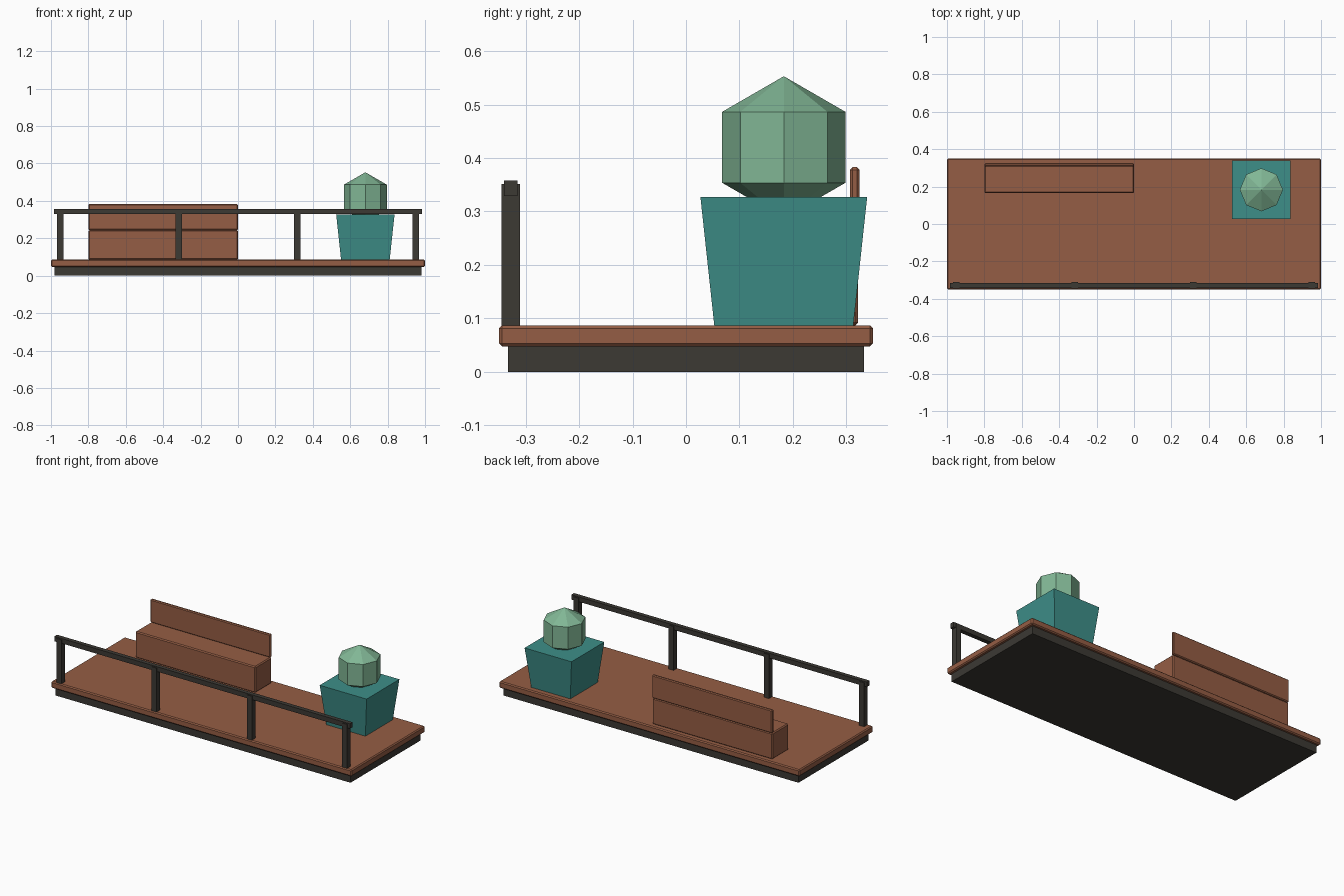
import bpy, math

if "Cube" in bpy.data.objects:
    bpy.data.objects.remove(bpy.data.objects["Cube"])


def material(name, rgb):
    m = bpy.data.materials.new(name)
    m.diffuse_color = (*rgb, 1)
    m.use_nodes = True
    m.node_tree.nodes["Principled BSDF"].inputs["Base Color"].default_value = m.diffuse_color
    return m


wood = material("wood", (0.30, 0.11, 0.058))
metal = material("dark_metal", (0.045, 0.041, 0.034))
teal = material("teal_glaze", (0.048, 0.275, 0.25))
leaf = material("leaf_green", (0.22, 0.47, 0.30))


def box(name, lo, hi, mat, bevel=0.0):
    """Box between two corners, with an optional single-segment chamfer."""
    bpy.ops.mesh.primitive_cube_add(size=1, location=[(a + b) / 2 for a, b in zip(lo, hi)])
    ob = bpy.context.object
    ob.name = name
    ob.scale = [b - a for a, b in zip(lo, hi)]
    bpy.ops.object.transform_apply(location=False, rotation=False, scale=True)
    ob.data.materials.append(mat)
    if bevel:
        mod = ob.modifiers.new("chamfer", 'BEVEL')
        mod.width = bevel
        mod.segments = 1
    return ob


# Platform
box("base", (-0.982, -0.333, 0), (0.982, 0.333, 0.05), metal)
box("deck", (-1, -0.35, 0.047), (1, 0.35, 0.087), wood, 0.006)

# Front railing
for i in range(4):
    x = -0.951 + i * 0.634
    box(f"railing_post_{i + 1}", (x - 0.017, -0.345, 0.085), (x + 0.017, -0.311, 0.351), metal)
box("railing_top", (-0.984, -0.341, 0.329), (0.984, -0.315, 0.358), metal)

# Bench
box("bench_seat", (-0.8, 0.165, 0.086), (0, 0.322, 0.244), wood, 0.006)
box("bench_back", (-0.8, 0.307, 0.244), (0, 0.325, 0.383), wood, 0.005)

# Tapered square planter
bpy.ops.mesh.primitive_cone_add(vertices=4, radius1=0.130 * math.sqrt(2), radius2=0.156 * math.sqrt(2),
                                depth=0.241, location=(0.681, 0.183, 0.2065),
                                rotation=(0, 0, math.pi / 4))
planter = bpy.context.object
planter.name = "planter"
planter.data.materials.append(teal)

# Low-poly shrub
bpy.ops.mesh.primitive_uv_sphere_add(segments=8, ring_count=3, radius=0.133,
                                     location=(0.681, 0.183, 0.42))
shrub = bpy.context.object
shrub.name = "shrub"
shrub.data.materials.append(leaf)
